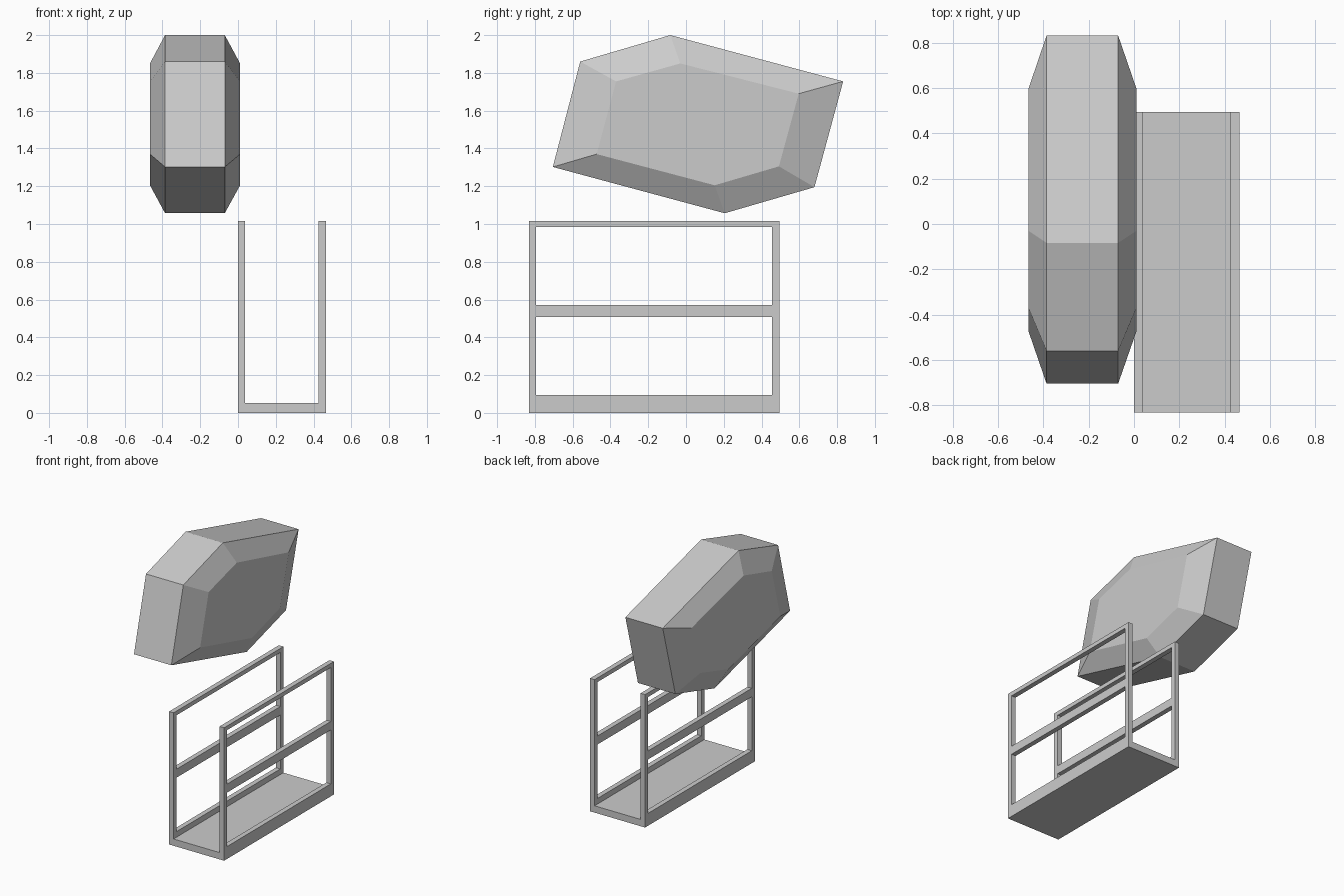
import bpy, bmesh

if "Cube" in bpy.data.objects:
    bpy.data.objects.remove(bpy.data.objects["Cube"])


def make_object(name, bm):
    bmesh.ops.recalc_face_normals(bm, faces=bm.faces)
    mesh = bpy.data.meshes.new(name)
    bm.to_mesh(mesh)
    bm.free()
    obj = bpy.data.objects.new(name, mesh)
    bpy.context.collection.objects.link(obj)
    return obj


def loft(name, rings):
    """Join equal-length rings of points and cap both ends."""
    bm = bmesh.new()
    loops = [[bm.verts.new(p) for p in ring] for ring in rings]
    n = len(loops[0])
    for a, b in zip(loops, loops[1:]):
        for i in range(n):
            j = (i + 1) % n
            bm.faces.new((a[i], a[j], b[j], b[i]))
    bm.faces.new(loops[0])
    bm.faces.new(loops[-1])
    return make_object(name, bm)


# Floating six-sided block with bevelled sides, profiles in (y, z)
outer = [(-0.56, 1.86), (-0.083, 2.0), (0.832, 1.755),
         (0.68, 1.195), (0.205, 1.057), (-0.705, 1.302)]
inner = [(-0.37, 1.755), (-0.03, 1.85), (0.597, 1.69),
         (0.492, 1.305), (0.152, 1.205), (-0.473, 1.37)]
loft("hexagonal_block", [[(x, y, z) for y, z in prof] for x, prof in
     ((-0.466, inner), (-0.386, outer), (-0.07, outer), (0.011, inner))])

# U-shaped trough: floor and two tall sides, profile in (x, z)
W, T, H, FLOOR = 0.465, 0.038, 1.016, 0.052
channel = [(0, 0), (W, 0), (W, H), (W - T, H), (W - T, FLOOR),
           (T, FLOOR), (T, H), (0, H)]
Y0, Y1 = -0.832, 0.494
frame = loft("open_frame", [[(x, y, z) for x, z in channel] for y in (Y0, Y1)])

# Window openings cut through both sides
for i, (z0, z1) in enumerate(((0.095, 0.507), (0.572, 0.984))):
    ya, yb = Y0 + T, Y1 - T
    rect = [(ya, z0), (yb, z0), (yb, z1), (ya, z1)]
    cutter = loft(f"window_cutter_{i}",
                  [[(x, y, z) for y, z in rect] for x in (-0.1, W + 0.1)])
    cutter.hide_render = True
    cutter.hide_set(True)
    mod = frame.modifiers.new("window", "BOOLEAN")
    mod.operation = "DIFFERENCE"
    mod.solver = "EXACT"
    mod.object = cutter
    bpy.context.view_layer.objects.active = frame
    bpy.ops.object.modifier_apply(modifier=mod.name)
    bpy.data.objects.remove(cutter)
